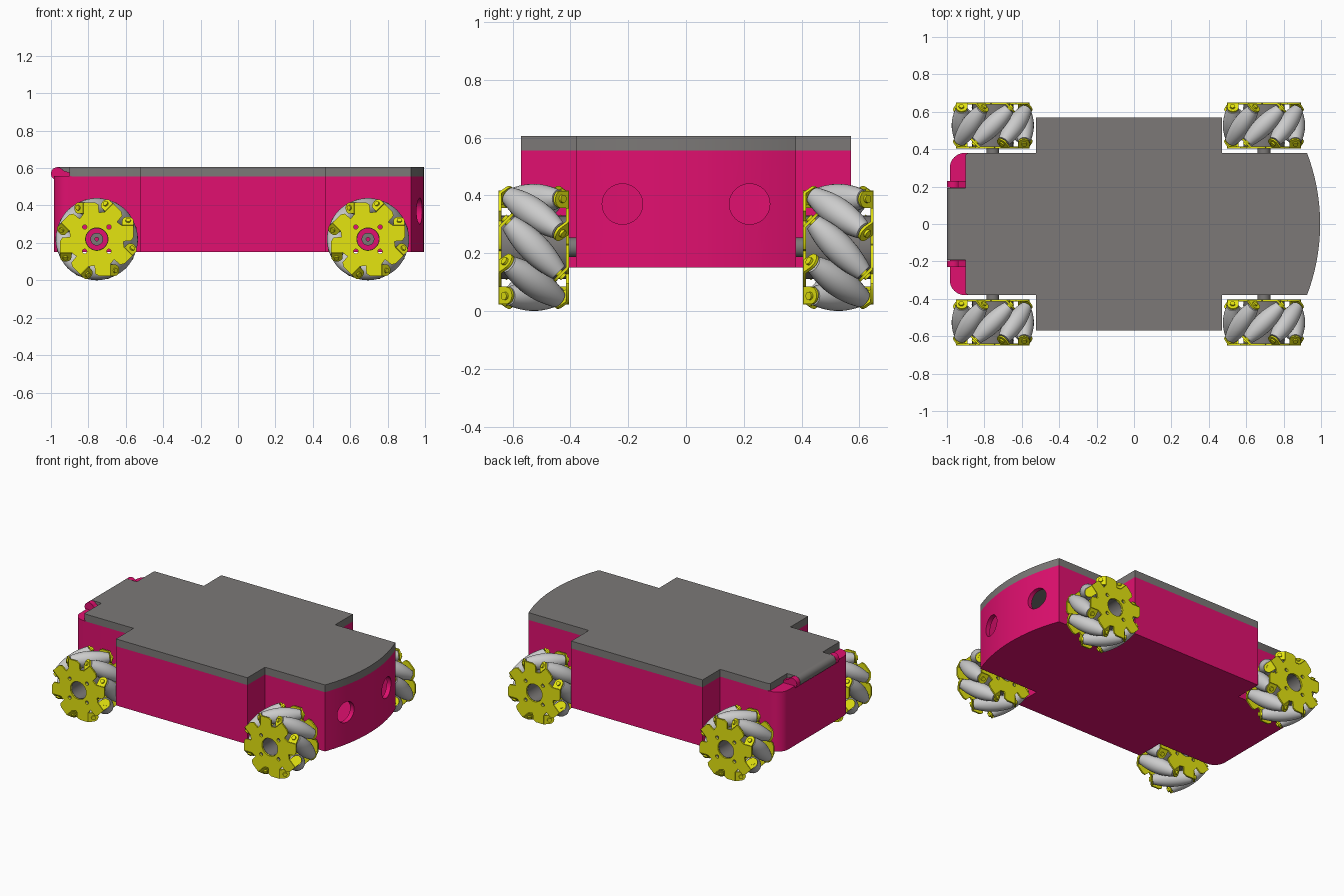
import bpy, bmesh
from math import pi, sin, cos, asin, sqrt, radians
from mathutils import Matrix, Vector

if "Cube" in bpy.data.objects:
    bpy.data.objects.remove(bpy.data.objects["Cube"])

T = lambda x, y, z: Matrix.Translation((x, y, z))
R = lambda deg, axis: Matrix.Rotation(radians(deg), 4, axis)
I = Matrix()
UPRIGHT = R(-90, 'X')          # flat profile (r, t, height) -> wheel turning about y


def material(name, rgb):
    m = bpy.data.materials.new(name)
    m.diffuse_color = (*rgb, 1)
    m.use_nodes = True
    m.node_tree.nodes["Principled BSDF"].inputs["Base Color"].default_value = m.diffuse_color
    return m


PINK = material("pink", (0.75, 0.005, 0.16))
YELLOW = material("yellow", (0.78, 0.78, 0.005))
DARK = material("dark_grey", (0.2, 0.19, 0.185))


def circle(r, cx=0, cy=0, n=32, a0=0, a1=360):
    full = a1 - a0 == 360
    k = n if full else n - 1
    return [(cx + r * cos(radians(a0 + (a1 - a0) * i / k)),
             cy + r * sin(radians(a0 + (a1 - a0) * i / k))) for i in range(n)]


def slab(loops, z0, z1):
    """Extruded flat outline; inner loops become holes."""
    cu = bpy.data.curves.new("profile", 'CURVE')
    cu.dimensions, cu.fill_mode, cu.extrude = '2D', 'BOTH', (z1 - z0) / 2
    for loop in loops:
        s = cu.splines.new('POLY')
        s.points.add(len(loop) - 1)
        for p, (x, y) in zip(s.points, loop):
            p.co = (x, y, 0, 1)
        s.use_cyclic_u = True
    ob = bpy.data.objects.new("profile", cu)
    bpy.context.collection.objects.link(ob)
    dg = bpy.context.evaluated_depsgraph_get()
    me = bpy.data.meshes.new_from_object(ob.evaluated_get(dg))
    bpy.data.objects.remove(ob)
    bpy.data.curves.remove(cu)
    me.transform(T(0, 0, (z0 + z1) / 2))
    bm = bmesh.new()
    bm.from_mesh(me)
    bmesh.ops.remove_doubles(bm, verts=bm.verts, dist=1e-5)
    bmesh.ops.recalc_face_normals(bm, faces=bm.faces)
    bm.to_mesh(me)
    bm.free()
    return me


def lathe(profile, n=24):
    """Closed solid from (radius, z) points, spun about z."""
    bm = bmesh.new()
    rings = [[bm.verts.new((x, y, z)) for x, y in circle(r, n=n)] for r, z in profile]
    for a, b in zip(rings, rings[1:]):
        for i in range(n):
            j = (i + 1) % n
            bm.faces.new((a[i], a[j], b[j], b[i]))
    bm.faces.new(rings[0][::-1])
    bm.faces.new(rings[-1])
    me = bpy.data.meshes.new("lathe")
    bm.to_mesh(me)
    bm.free()
    return me


def shade(me):
    me.shade_smooth()
    me.set_sharp_from_angle(angle=radians(32))


def make(name, pieces, mat=None):
    """Join (mesh, matrix) pieces into one object."""
    bm = bmesh.new()
    for me, mx in pieces:
        tmp = me.copy()
        tmp.transform(mx)
        bm.from_mesh(tmp)
        bpy.data.meshes.remove(tmp)
    me = bpy.data.meshes.new(name)
    bm.to_mesh(me)
    bm.free()
    me.materials.clear()
    if mat:
        me.materials.append(mat)
    shade(me)
    ob = bpy.data.objects.new(name, me)
    bpy.context.collection.objects.link(ob)
    return ob


# --- body plan: bowed front, wide middle, narrow ends (half outline, then mirrored)
def plan(g, tail):
    rad = 1.066
    end = asin((0.38 - g) / (rad - g))
    half = [(0.995 - rad + (rad - g) * cos(end * i / 12), (rad - g) * sin(end * i / 12))
            for i in range(13)]
    half += [(0.47 - g, 0.38 - g), (0.47 - g, 0.57 - g),
             (-0.525 + g, 0.57 - g), (-0.525 + g, 0.38 - g)] + tail
    return half + [(x, -y) for x, y in half[:0:-1]]


def rear(g):
    return circle(0.08 - g, -0.905, 0.30, 9, 90, 180)


outer, inner = plan(0, rear(0)), plan(0.03, rear(0.03))
body = make("body_walls", [(slab([outer, inner], 0.15, 0.555), I)], PINK)
make("body_floor", [(slab([inner], 0.15, 0.18), I)], PINK)

# round sensor openings in the front wall
cutter = make("sensor_cutter", [(lathe([(0.07, 0.8), (0.07, 1.1)], 40), T(0, y, 0.37) @ R(90, 'Y'))
                                for y in (-0.22, 0.22)])
cutter.hide_render = True
mod = body.modifiers.new("sensor_openings", 'BOOLEAN')
mod.operation, mod.object, mod.solver = 'DIFFERENCE', cutter, 'EXACT'
bpy.context.view_layer.objects.active = body
bpy.ops.object.modifier_apply(modifier=mod.name)
bpy.data.objects.remove(cutter)
shade(body.data)

# lid with narrow rear tongue and hinge barrel
lid_tail = [(-0.885, 0.38), (-0.9, 0.372), (-0.9, 0.192), (-0.965, 0.192)]
make("lid", [(slab([plan(0, lid_tail)], 0.555, 0.605), I)], DARK)
pin = lathe([(0.035, -0.192), (0.035, 0.192)], 32)
make("lid_hinge_barrel", [(pin, T(-0.965, 0, 0.57) @ R(90, 'X'))], DARK)

# rear ledge and hinge knuckles
half_ledge = [(-0.89, 0.38)] + rear(0)
ledge = half_ledge + [(x, -y) for x, y in half_ledge[::-1]]
make("rear_ledge", [(slab([ledge], 0.53, 0.5565), I)], PINK)
knuckle = [(-0.9, 0.54), (-0.9, 0.575)] + circle(0.035, -0.965, 0.57, 22, 30, 300)
kn = slab([knuckle], -0.018, 0.018)
make("hinge_knuckles", [(kn, T(0, y, 0) @ R(90, 'X')) for y in (-0.212, 0.212)], PINK)

# --- roller wheel, modelled once around the origin
R0, HALF = 0.168, 0.122
spins = [R(45 * k, 'Y') for k in range(8)]
prof = [(0.015, -HALF)]
for i in range(13):
    s = HALF * (i / 6 - 1)
    prof.append((0.22 - sqrt(R0 * R0 + s * s / 2), s))
prof.append((0.015, HALF))
roller, bolt = lathe(prof), lathe([(0.014, -0.147), (0.014, 0.147)], 12)
lean = T(R0, 0, 0) @ R(45, 'X')
rollers = make("wheel_rollers", [(roller, s @ lean) for s in spins])
bolts = make("roller_bolts", [(bolt, s @ lean) for s in spins], YELLOW)

# side plate: eight hooked arms, bore and four bolt holes, plus bent tabs
arm = [(0.142, -0.012), (0.185, -0.008), (0.197, 0.012), (0.197, 0.072), (0.135, 0.072)]
outline = []
for k in range(8):
    c, s = cos(k * pi / 4), sin(k * pi / 4)
    outline += [(r * c - t * s, r * s + t * c) for r, t in arm]
bolt_holes = [circle(0.012, 0.065 * a, 0.065 * b, 12) for a in (-1, 1) for b in (-1, 1)]
plate = slab([outline, circle(0.06)] + bolt_holes, 0.112, 0.122)
tab = slab([[(0.03, -0.034), (-0.03, -0.034)] + circle(0.03, 0, 0, 13, 180, 0)], -0.005, 0.005)
bend = T(0.166, 0.095, 0.093) @ R(-45, 'X')
side = [(plate, UPRIGHT)] + [(tab, s @ UPRIGHT @ bend) for s in spins]
flip = R(180, 'X')
plates = make("wheel_plates", side + [(m, flip @ x) for m, x in side], YELLOW)

# hub drum and motor coupling
hub = make("wheel_hub", [(slab([circle(0.11), circle(0.058)] + bolt_holes, -0.112, 0.112), UPRIGHT)], DARK)
coupling = make("motor_coupling", [(slab([circle(0.034), circle(0.01, n=12)], 0.0, 0.147), UPRIGHT)], DARK)

# --- place the four wheels
parts = [rollers, bolts, plates, hub, coupling]
for x, end in ((-0.755, "rear"), (0.695, "front")):
    for y, hand in ((-0.527, "right"), (0.527, "left")):
        for p in parts:
            ob = bpy.data.objects.new(f"{end}_{hand}_{p.name}", p.data)
            ob.location = (x, y, 0.22)
            if p is coupling and y > 0:        # coupling always points at the body
                ob.rotation_euler = (pi, 0, 0)
            bpy.context.collection.objects.link(ob)
for p in parts:
    bpy.data.objects.remove(p)
